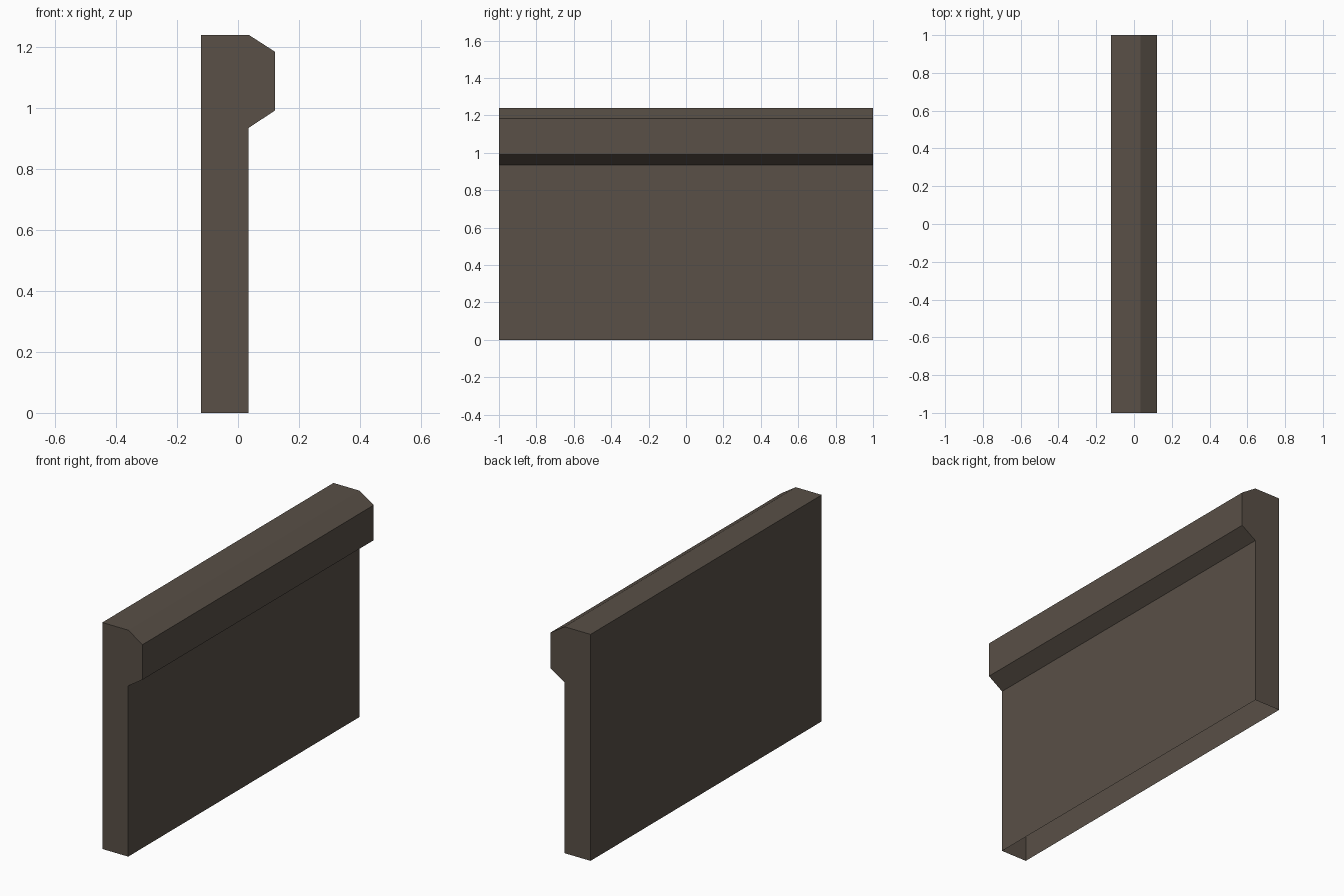
import bpy, bmesh

if "Cube" in bpy.data.objects:
    bpy.data.objects.remove(bpy.data.objects["Cube"])

# Wall cross-section (x, z): flat back, chamfered coping overhanging the +x side
PROFILE = [(-0.122, 0), (0.035, 0), (0.035, 0.935), (0.122, 0.992),
           (0.122, 1.184), (0.035, 1.24), (-0.122, 1.24)]

stone = bpy.data.materials.new("dark_brown_stone")
stone.diffuse_color = (0.100, 0.080, 0.063, 1)
stone.use_nodes = True
stone.node_tree.nodes["Principled BSDF"].inputs["Base Color"].default_value = stone.diffuse_color

# Extrude the section along y
bm = bmesh.new()
section = bm.faces.new([bm.verts.new((x, -1, z)) for x, z in PROFILE])
result = bmesh.ops.extrude_face_region(bm, geom=[section], use_keep_orig=True)
moved = [v for v in result["geom"] if isinstance(v, bmesh.types.BMVert)]
bmesh.ops.translate(bm, verts=moved, vec=(0, 2, 0))
bmesh.ops.recalc_face_normals(bm, faces=bm.faces)

# The underside is open
underside = [f for f in bm.faces if all(v.co.z < 0.001 for v in f.verts)]
bmesh.ops.delete(bm, geom=underside, context="FACES_ONLY")

mesh = bpy.data.meshes.new("parapet_wall")
bm.to_mesh(mesh)
bm.free()
mesh.materials.append(stone)
bpy.context.collection.objects.link(bpy.data.objects.new("parapet_wall", mesh))
